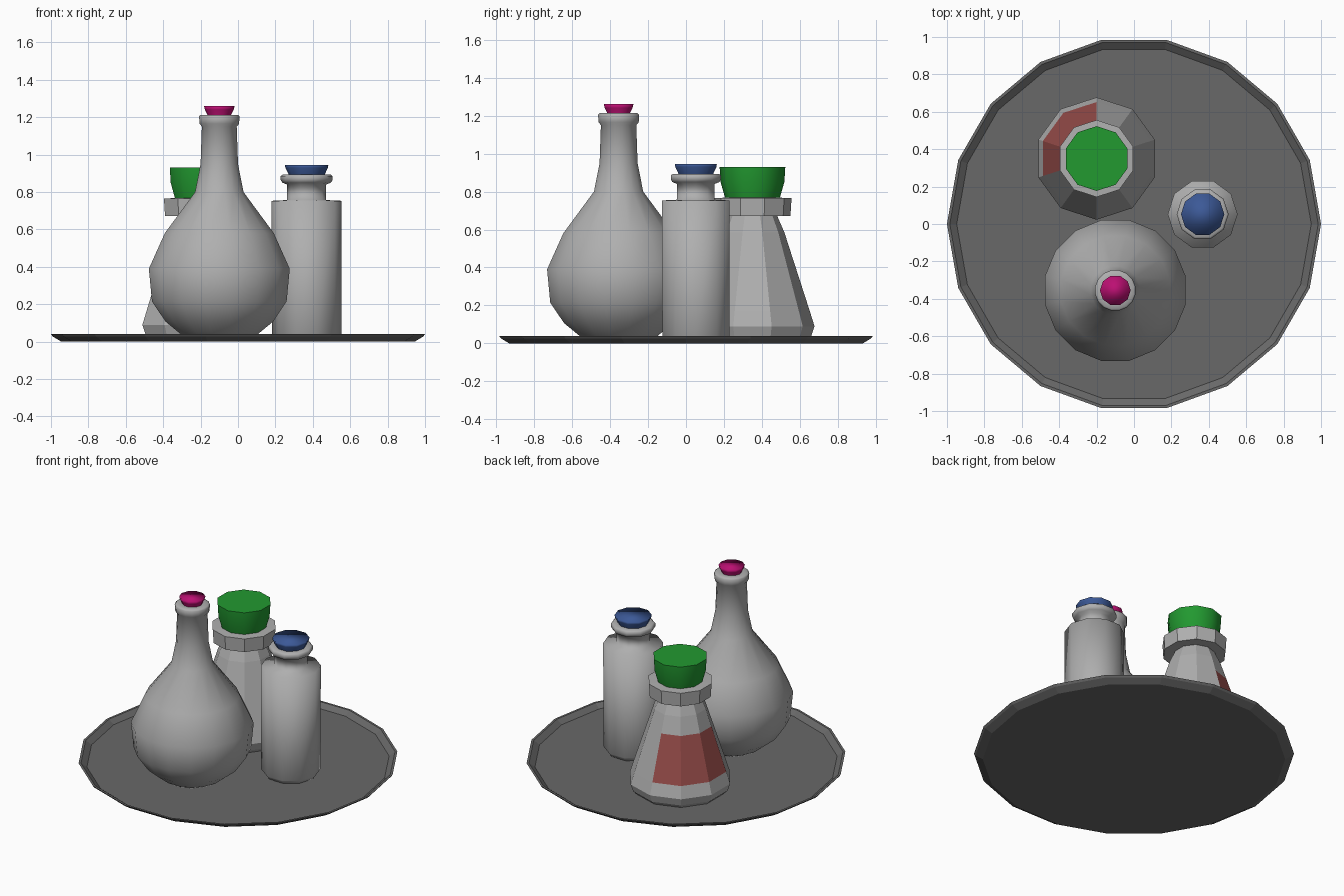
import bpy, bmesh
from math import cos, sin, pi, radians

if "Cube" in bpy.data.objects:
    bpy.data.objects.remove(bpy.data.objects["Cube"])

GLASS = (0.43, 0.43, 0.43)


def lathe(name, centre, profile, sides, start=0, smooth=False, colour=GLASS):
    """Turn a list of (radius, z) rings into a closed solid with n-gon caps."""
    bm = bmesh.new()
    rings = []
    for r, z in profile:
        angles = [radians(start) + 2 * pi * i / sides for i in range(sides)]
        rings.append([bm.verts.new((r * cos(a), r * sin(a), z)) for a in angles])
    for low, high in zip(rings, rings[1:]):
        for i in range(sides):
            j = (i + 1) % sides
            bm.faces.new((low[i], low[j], high[j], high[i]))
    caps = [bm.faces.new(rings[0][::-1]), bm.faces.new(rings[-1])]
    bmesh.ops.recalc_face_normals(bm, faces=bm.faces)
    for f in bm.faces:
        f.smooth = bool(smooth)
    if smooth == "sides":
        for f in caps:
            f.smooth = False
            for e in f.edges:
                e.smooth = False
    me = bpy.data.meshes.new(name)
    bm.to_mesh(me)
    bm.free()
    ob = bpy.data.objects.new(name, me)
    ob.location = (*centre, 0)
    bpy.context.collection.objects.link(ob)
    me.materials.append(material(name + "_colour", colour))
    return ob


def material(name, colour):
    m = bpy.data.materials.new(name)
    m.diffuse_color = (*colour, 1)
    m.use_nodes = True
    m.node_tree.nodes["Principled BSDF"].inputs["Base Color"].default_value = m.diffuse_color
    return m


# Shallow dished tray
lathe("tray", (0, 0),
      [(0.945, 0), (0.99, 0.027), (1.0, 0.04), (0.985, 0.04), (0.948, 0.012)],
      18, colour=(0.14, 0.14, 0.14))

# Tall round-bellied bottle with a long neck
ROUND = (-0.1, -0.355)
lathe("round_bottle", ROUND,
      [(0.165, 0.012), (0.21, 0.04), (0.293, 0.107), (0.367, 0.215), (0.384, 0.39),
       (0.297, 0.58), (0.132, 0.80), (0.102, 0.95), (0.095, 1.15),
       (0.108, 1.165), (0.11, 1.205), (0.102, 1.213), (0.07, 1.213)],
      16, 11.25, smooth=True)
lathe("round_bottle_stopper", ROUND,
      [(0.058, 1.17), (0.064, 1.215), (0.077, 1.24), (0.082, 1.26)],
      10, smooth=True, colour=(0.5, 0.005, 0.17))

# Straight bottle with a square shoulder
STRAIGHT = (0.367, 0.052)
lathe("straight_bottle", STRAIGHT,
      [(0.165, 0.012), (0.186, 0.04), (0.187, 0.753), (0.104, 0.757), (0.104, 0.84),
       (0.13, 0.85), (0.139, 0.865), (0.139, 0.885), (0.128, 0.893), (0.09, 0.893)],
      10, smooth=True)
lathe("straight_bottle_stopper", STRAIGHT,
      [(0.085, 0.86), (0.097, 0.895), (0.114, 0.93), (0.116, 0.945)],
      10, smooth=True, colour=(0.045, 0.1, 0.31))

# Faceted conical flask with a thick collar
CONE = (-0.2, 0.35)
flask = lathe("conical_flask", CONE,
              [(0.28, 0.012), (0.31, 0.04), (0.327, 0.09), (0.302, 0.17),
               (0.205, 0.47), (0.168, 0.585), (0.13, 0.672), (0.2, 0.672),
               (0.206, 0.765), (0.14, 0.768)],
              10, 18)
lathe("conical_flask_stopper", CONE,
      [(0.138, 0.74), (0.145, 0.77), (0.168, 0.85), (0.173, 0.93)],
      10, 18, smooth="sides", colour=(0.016, 0.32, 0.03))

# Red label on three facets between two rings at the back left
flask.data.materials.append(material("flask_label", (0.32, 0.075, 0.07)))
for p in flask.data.polygons:
    c = p.center
    if 0.17 < c.z < 0.47 and c.x * cos(radians(144)) + c.y * sin(radians(144)) > 0.15:
        p.material_index = 1
    elif c.z < 0.6:
        continue
